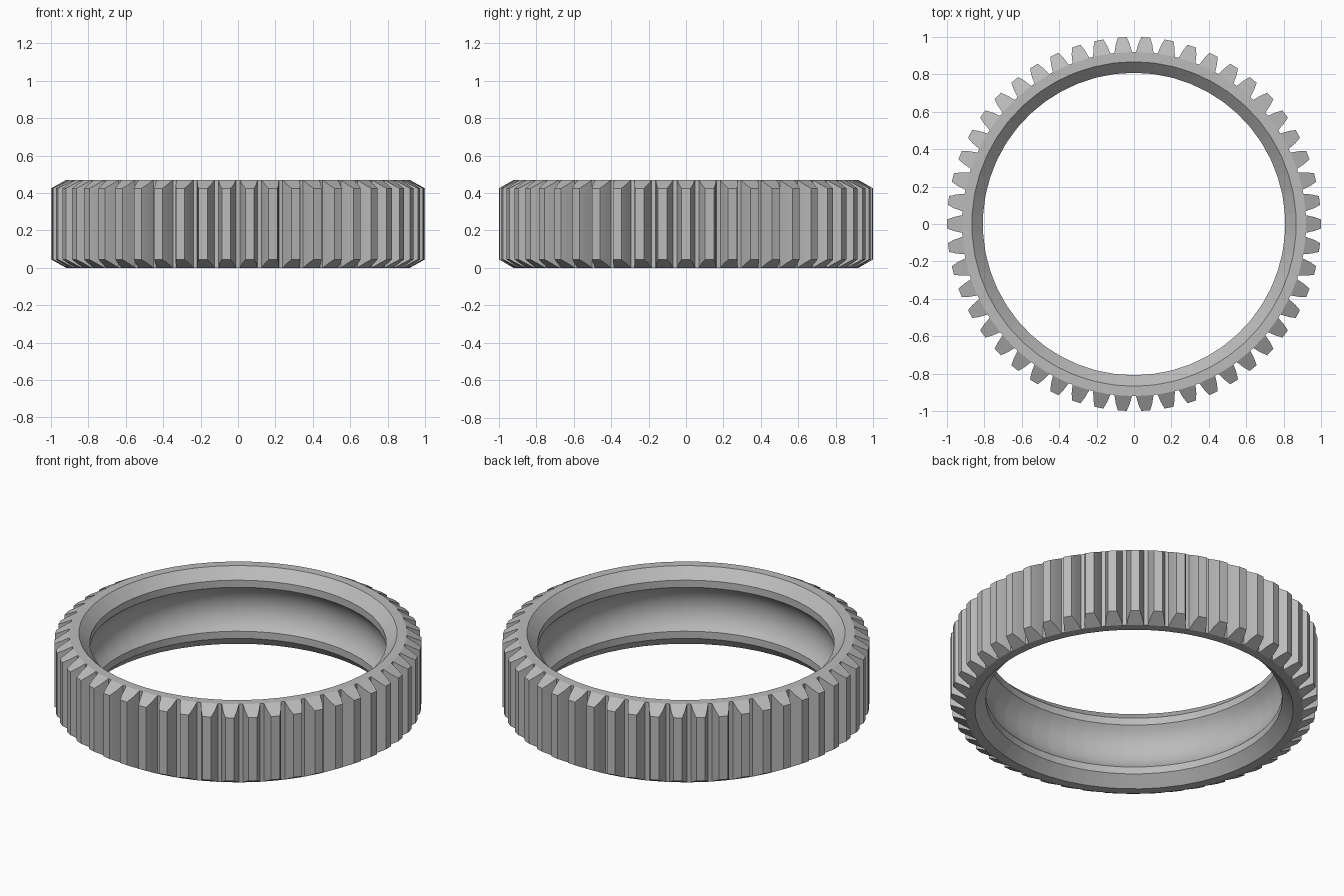
import bpy, bmesh
from math import sin, cos, pi, tau, radians

cube = bpy.data.objects.get("Cube")
if cube:
    bpy.data.objects.remove(cube, do_unlink=True)

TEETH = 50
HEIGHT = 0.47
ROOT, TIP = 0.92, 1.0
CHAMFER = 0.045          # drop of the tooth ends at the tip

# One tooth: (radius, half width)
FLANK = [(ROOT, 0.047), (0.965, 0.037), (TIP, 0.024)]

steel = bpy.data.materials.new("grey steel")
steel.use_nodes = True
grey = (0.5, 0.5, 0.5, 1)
steel.diffuse_color = grey
steel.node_tree.nodes["Principled BSDF"].inputs["Base Color"].default_value = grey

# Bore section from top to bottom: chamfer, lip, concave race, lip, chamfer
LIP, MOUTH, MID = 0.808, 0.867, HEIGHT / 2
HALF_RACE, STEPS = 0.132, 10
race_radius = HALF_RACE / sin(pi / 4)
race_centre = LIP - race_radius * cos(pi / 4)
bore = [(MOUTH, HEIGHT), (LIP, HEIGHT - 0.06)]
for i in range(STEPS + 1):
    a = pi / 4 - i * pi / 2 / STEPS
    bore.append((race_centre + race_radius * cos(a), MID + race_radius * sin(a)))
bore += [(LIP, 0.06), (MOUTH, 0)]

bm = bmesh.new()


def vert(r, angle, z):
    return bm.verts.new((r * cos(angle), r * sin(angle), z))


# Outline columns, with ends cut by a shallow cone, and bore sections
tops, bottoms, sections = [], [], []
for t in range(TEETH):
    centre = t * tau / TEETH
    outline = [(r, centre - w / r) for r, w in FLANK]
    outline += [(r, centre + w / r) for r, w in reversed(FLANK)]
    for r, a in outline:
        drop = CHAMFER * (r - ROOT) / (TIP - ROOT)
        tops.append(vert(r, a, HEIGHT - drop))
        bottoms.append(vert(r, a, drop))
    for a in (outline[0][1], outline[-1][1]):
        sections.append([vert(r, a, z) for r, z in bore])

# Tooth walls and root lands
count, per = len(tops), 2 * len(FLANK)
for i in range(count):
    j = (i + 1) % count
    bm.faces.new((bottoms[i], bottoms[j], tops[j], tops[i]))

# Sloped tooth ends
for i in range(0, count, per):
    bm.faces.new(tops[i:i + per])
    bm.faces.new(bottoms[i:i + per][::-1])

# Flat rims and bore
root_ids = [i for t in range(TEETH) for i in (t * per, t * per + per - 1)]
for k, section in enumerate(sections):
    n = (k + 1) % len(sections)
    other, i, j = sections[n], root_ids[k], root_ids[n]
    bm.faces.new((tops[i], tops[j], other[0], section[0]))
    bm.faces.new((bottoms[j], bottoms[i], section[-1], other[-1]))
    for s in range(len(bore) - 1):
        bm.faces.new((section[s], other[s], other[s + 1], section[s + 1]))

bmesh.ops.recalc_face_normals(bm, faces=bm.faces)
mesh = bpy.data.meshes.new("gear_ring")
bm.to_mesh(mesh)
bm.free()
mesh.materials.append(steel)
ring = bpy.data.objects.new("gear_ring", mesh)
bpy.context.collection.objects.link(ring)

# Smooth bore, crisp tooth edges
bpy.context.view_layer.objects.active = ring
ring.select_set(True)
bpy.ops.object.shade_smooth_by_angle(angle=radians(25))
